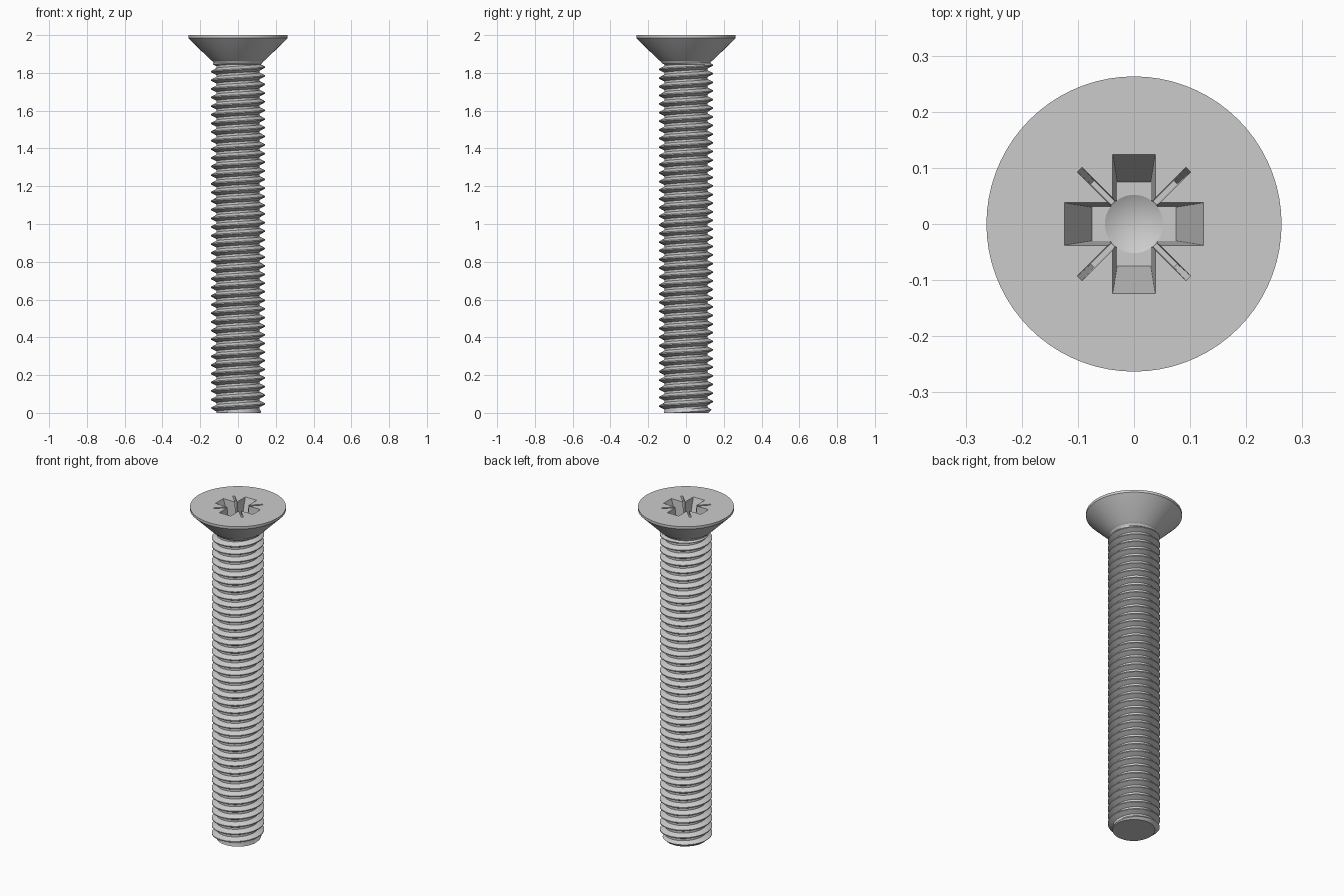
import bpy, bmesh
from math import sin, cos, pi, radians
from mathutils import Matrix

if "Cube" in bpy.data.objects:
    bpy.data.objects.remove(bpy.data.objects["Cube"])

SEG = 72          # columns around the axis
PITCH = 0.0457
R_MAJOR, R_MINOR = 0.143, 0.115
Z_PHASE = 0.002   # crest height at angle 0
Z_TOP = 1.845     # end of the thread


def thread_radius(z, turn):
    p = ((z - Z_PHASE) / PITCH - turn) % 1.0
    d = min(p, 1 - p)
    t = min(max((d - 1 / 16) / (5 / 16), 0), 1)
    r = R_MAJOR - (R_MAJOR - R_MINOR) * t
    return min(r, 0.118 + z)      # chamfered tip


def to_object(bm, name):
    bmesh.ops.recalc_face_normals(bm, faces=bm.faces)
    me = bpy.data.meshes.new(name)
    bm.to_mesh(me)
    bm.free()
    ob = bpy.data.objects.new(name, me)
    bpy.context.collection.objects.link(ob)
    return ob


# Threaded shank and countersunk head, swept column by column
HEAD = [(0.128, 1.852), (0.134, 1.862), (0.148, 1.871), (0.263, 1.985), (0.263, 2.0)]
bm = bmesh.new()
columns = []
for i in range(SEG + 1):
    turn = i / SEG
    profile = []
    for n in range(-2, 43):
        for p in (-1 / 16, 1 / 16, 3 / 8, 5 / 8):
            z = Z_PHASE + PITCH * (n + p + turn)
            z = min(max(z, 0), Z_TOP)
            profile.append((thread_radius(z, turn), z))
    profile += HEAD
    a = 2 * pi * turn
    columns.append([bm.verts.new((r * cos(a), r * sin(a), z)) for r, z in profile])
for c0, c1 in zip(columns, columns[1:]):
    for k in range(len(c0) - 1):
        bm.faces.new((c0[k], c1[k], c1[k + 1], c0[k + 1]))
bmesh.ops.remove_doubles(bm, verts=bm.verts, dist=1e-5)
bmesh.ops.holes_fill(bm, edges=[e for e in bm.edges if e.is_boundary], sides=0)
screw = to_object(bm, "screw")


# Tapered box cutter: half sizes at the top and at the floor
def tapered_box(name, top, bottom, z_floor, angle):
    bm = bmesh.new()
    bmesh.ops.create_cube(bm, size=2)
    for v in bm.verts:
        hx, hy = top if v.co.z > 0 else bottom
        v.co = (v.co.x * hx, v.co.y * hy, 2.002 if v.co.z > 0 else z_floor)
    bm.transform(Matrix.Rotation(angle, 4, 'Z'))
    return to_object(bm, name)


cutters = []
for k in range(2):
    cutters.append(tapered_box("cross_arm_cutter", (0.125, 0.038), (0.075, 0.030),
                               1.861, k * pi / 2))
    cutters.append(tapered_box("slot_cutter", (0.138, 0.006), (0.105, 0.004),
                               1.9, pi / 4 + k * pi / 2))

# Round core with a conical floor
bm = bmesh.new()
rings = []
for r, z in ((0.052, 1.86), (0.054, 2.002)):
    rings.append([bm.verts.new((r * cos(2 * pi * (i + .5) / 32), r * sin(2 * pi * (i + .5) / 32), z))
                  for i in range(32)])
tip = bm.verts.new((0, 0, 1.832))
for i in range(32):
    j = (i + 1) % 32
    bm.faces.new((rings[0][i], rings[0][j], rings[1][j], rings[1][i]))
    bm.faces.new((tip, rings[0][j], rings[0][i]))
bm.faces.new(rings[1])
cutters.append(to_object(bm, "core_cutter"))

# Cut the recess
bpy.context.view_layer.objects.active = screw
for c in cutters:
    m = screw.modifiers.new("recess", 'BOOLEAN')
    m.operation = 'DIFFERENCE'
    m.solver = 'EXACT'
    m.object = c
    bpy.ops.object.modifier_apply(modifier=m.name)
    bpy.data.objects.remove(c)

bpy.ops.object.select_all(action='DESELECT')
screw.select_set(True)
bpy.ops.object.shade_smooth_by_angle(angle=radians(25))
